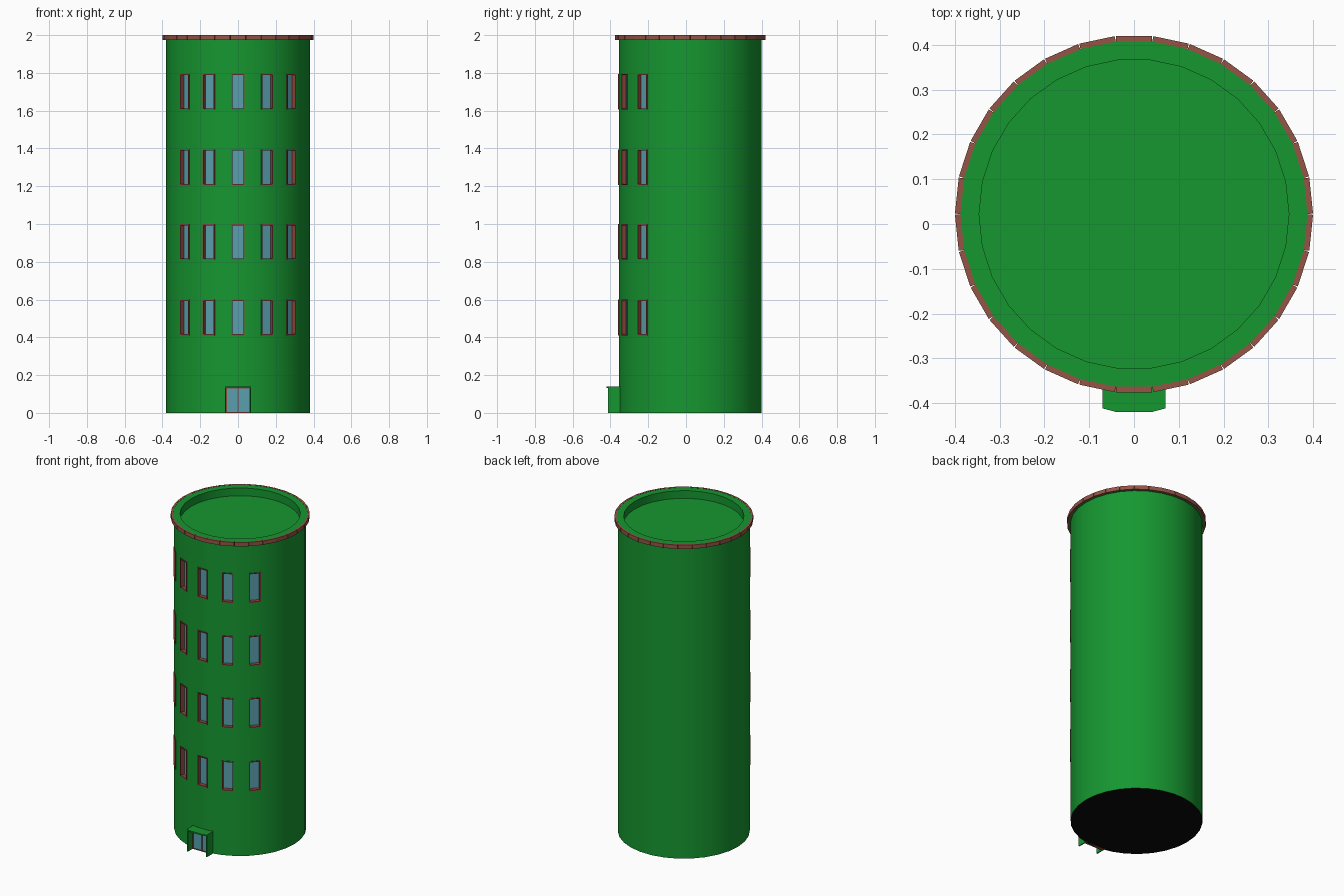
import bpy, bmesh, math
from mathutils import Matrix, Vector

if "Cube" in bpy.data.objects:
    bpy.data.objects.remove(bpy.data.objects["Cube"])

SIDES = 30
CY = 0.022                      # tower axis in y
R = 0.38
STEP = 2 * math.pi / SIDES
APO = R * math.cos(STEP / 2)    # distance from axis to flat of a side
FLOORS = [0.505, 0.905, 1.30, 1.70]
COLUMNS = [-48, -24, 0, 24, 48]
WIN_W, WIN_H, RECESS = 0.07, 0.188, 0.02


def material(name, rgb):
    m = bpy.data.materials.new(name)
    m.diffuse_color = (*rgb, 1)
    m.use_nodes = True
    m.node_tree.nodes["Principled BSDF"].inputs["Base Color"].default_value = m.diffuse_color
    return m


GREEN = material("green_wall", (0.008, 0.31, 0.03))
BRICK = material("brick", (0.30, 0.09, 0.06))
FRAME = material("frame_red", (0.27, 0.06, 0.045))
GLASS = material("glass", (0.10, 0.35, 0.42))
BLACK = material("underside", (0.003, 0.003, 0.003))


def finish(bm, name, *mats):
    me = bpy.data.meshes.new(name)
    bm.to_mesh(me)
    bm.free()
    ob = bpy.data.objects.new(name, me)
    bpy.context.collection.objects.link(ob)
    for m in mats:
        me.materials.append(m)
    return ob


def add_box(bm, lo, hi, matrix=Matrix()):
    lo, hi = Vector(lo), Vector(hi)
    size = Matrix.Diagonal((*(hi - lo), 1))
    bmesh.ops.create_cube(bm, size=1, matrix=matrix @ Matrix.Translation((lo + hi) / 2) @ size)


def around(deg):
    # local -y faces outward; 0 degrees is the front
    return Matrix.Translation((0, CY, 0)) @ Matrix.Rotation(math.radians(deg), 4, 'Z')


def add_frame(bm, w, h, bar, y0, y1, zc, matrix=Matrix()):
    for s in (-1, 1):
        a, b = sorted((s * w / 2, s * (w / 2 - bar)))
        add_box(bm, (a, y0, zc - h / 2), (b, y1, zc + h / 2), matrix)
        a, b = sorted((s * h / 2, s * (h / 2 - bar)))
        add_box(bm, (-w / 2 + bar, y0, zc + a), (w / 2 - bar, y1, zc + b), matrix)


# Tower: revolved rings with a cornice lip and sunken roof
margin = APO * math.tan(STEP / 2) - WIN_W / 2
half = WIN_H / 2 + margin
profile = [(R, 0)]
for z in FLOORS:
    profile += [(R, z - half), (R, z + half)]
profile += [(R, 1.976), (0.388, 1.976), (0.388, 1.999), (0.346, 1.999), (0.346, 1.95)]
bm = bmesh.new()
rings = [[bm.verts.new((r * math.cos(i * STEP), CY + r * math.sin(i * STEP), z))
          for i in range(SIDES)] for r, z in profile]
for a, b in zip(rings, rings[1:]):
    for i in range(SIDES):
        j = (i + 1) % SIDES
        bm.faces.new((a[i], a[j], b[j], b[i]))
bm.faces.new(rings[-1])
bm.faces.new(rings[0][::-1]).material_index = 2
bm.normal_update()

# Window recesses with glass at the back
panes = []
for f in bm.faces:
    c = f.calc_center_median()
    ang = math.degrees(math.atan2(c.x, -(c.y - CY)))
    if any(abs(c.z - z) < 0.01 for z in FLOORS) and any(abs(ang - d) < 2 for d in COLUMNS):
        panes.append(f)
bmesh.ops.inset_individual(bm, faces=panes, thickness=margin, use_even_offset=True)
for f in bmesh.ops.extrude_discrete_faces(bm, faces=panes)['faces']:
    f.normal_update()
    bmesh.ops.translate(bm, verts=f.verts[:], vec=-f.normal * RECESS)
    f.material_index = 1
tower = finish(bm, "tower", GREEN, GLASS, BLACK)
bpy.context.view_layer.objects.active = tower
tower.select_set(True)
bpy.ops.object.shade_smooth_by_angle(angle=math.radians(30))

# Window frames lining each recess
bm = bmesh.new()
for z in FLOORS:
    for d in COLUMNS:
        add_frame(bm, WIN_W, WIN_H, 0.006, -APO - 0.004, -APO + RECESS, z, around(d))
finish(bm, "window_frames", FRAME)

# Ring of brick blocks around the cornice
bm = bmesh.new()
for i in range(SIDES):
    add_box(bm, (-0.0403, -0.398, 1.975), (0.0403, -0.3855, 2.0), around(i * 360 / SIDES))
finish(bm, "cornice_bricks", BRICK)

# Porch: faceted roof slab and two thin side walls
bm = bmesh.new()
outline = [(-0.07, -0.34), (-0.07, -0.412), (-0.04, -0.42),
           (0.04, -0.42), (0.07, -0.412), (0.07, -0.34)]
slab = bm.faces.new([bm.verts.new((x, y, 0.133)) for x, y in outline])
top = bmesh.ops.extrude_face_region(bm, geom=[slab])['geom']
bmesh.ops.translate(bm, verts=[v for v in top if isinstance(v, bmesh.types.BMVert)], vec=(0, 0, 0.008))
bmesh.ops.recalc_face_normals(bm, faces=bm.faces[:])
for s in (-1, 1):
    a, b = sorted((s * 0.07, s * 0.063))
    add_box(bm, (a, -0.412, 0), (b, -0.34, 0.133))
finish(bm, "porch", GREEN)

# Double door: glass with outer frame and centre post
bm = bmesh.new()
add_box(bm, (-0.06, -0.36, 0.002), (0.06, -0.35, 0.131))
finish(bm, "door_glass", GLASS)
bm = bmesh.new()
add_frame(bm, 0.126, 0.133, 0.004, -0.365, -0.345, 0.0665)
add_box(bm, (-0.003, -0.365, 0.004), (0.003, -0.345, 0.129))
finish(bm, "door_frame", FRAME)
